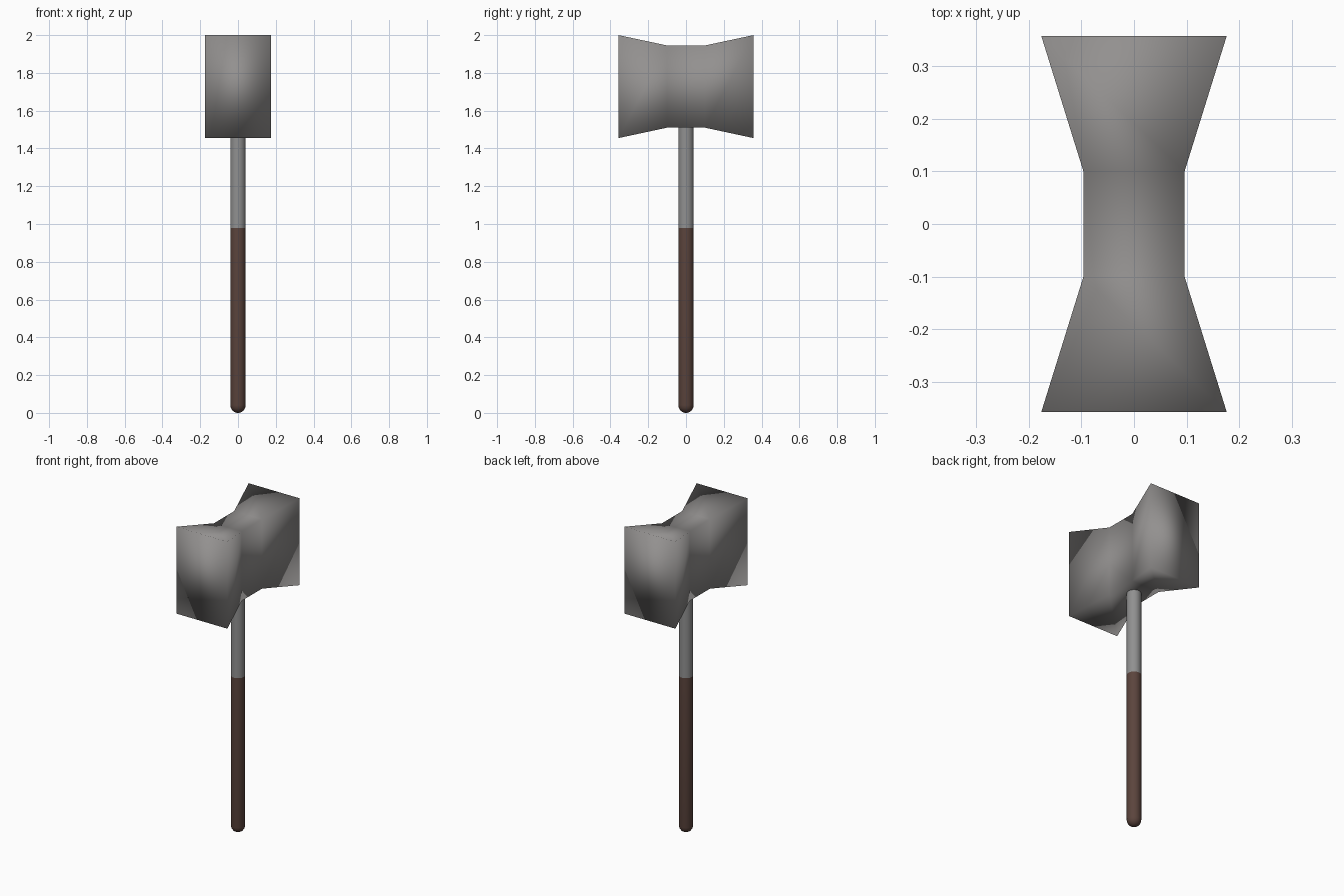
import bpy, bmesh, math

if "Cube" in bpy.data.objects:
    bpy.data.objects.remove(bpy.data.objects["Cube"])


def material(name, rgb):
    m = bpy.data.materials.new(name)
    m.diffuse_color = (*rgb, 1)
    m.use_nodes = True
    m.node_tree.nodes["Principled BSDF"].inputs["Base Color"].default_value = m.diffuse_color
    return m


def finish(bm, name, mat):
    bmesh.ops.recalc_face_normals(bm, faces=bm.faces)
    for f in bm.faces:
        f.smooth = True
    me = bpy.data.meshes.new(name)
    bm.to_mesh(me)
    bm.free()
    me.materials.append(mat)
    ob = bpy.data.objects.new(name, me)
    bpy.context.collection.objects.link(ob)
    return ob


def loft(name, rings, mat):
    """Skin a list of equal-sized closed rings and cap both ends."""
    bm = bmesh.new()
    vs = [[bm.verts.new(p) for p in r] for r in rings]
    n = len(vs[0])
    for a, b in zip(vs, vs[1:]):
        for i in range(n):
            bm.faces.new((a[i], a[(i + 1) % n], b[(i + 1) % n], b[i]))
    bm.faces.new(vs[0])
    bm.faces.new(vs[-1])
    return finish(bm, name, mat)


def circle(r, z, n=24):
    return [(r * math.cos(2 * math.pi * i / n), r * math.sin(2 * math.pi * i / n), z)
            for i in range(n)]


def section(y, hx, hz, zc=1.7275):
    return [(-hx, y, zc - hz), (hx, y, zc - hz), (hx, y, zc + hz), (-hx, y, zc + hz)]


head_grey = material("head steel", (0.29, 0.28, 0.275))
shaft_grey = material("shaft steel", (0.28, 0.28, 0.28))
brown = material("brown grip", (0.105, 0.058, 0.046))

# Hammer head: narrow waist flaring to two striking faces, softly shaded
loft("hammer_head", [section(-0.357, 0.176, 0.2725), section(-0.1, 0.096, 0.2175),
                     section(0.1, 0.096, 0.2175), section(0.357, 0.176, 0.2725)], head_grey)

# Metal shaft running up into the head
R = 0.041
shaft = loft("shaft", [circle(R, 0.98), circle(R, 1.55)], shaft_grey)

# Grip with a rounded pommel end
dome = [circle(R * math.sin(math.radians(a)), R - R * math.cos(math.radians(a)))
        for a in (8, 22.5, 45, 67.5, 90)]
grip = loft("grip", dome + [circle(R, 0.98)], brown)

# Keep the flat shaft and grip ends crisp
for ob in (shaft, grip):
    bpy.ops.object.select_all(action='DESELECT')
    ob.select_set(True)
    bpy.context.view_layer.objects.active = ob
    bpy.ops.object.shade_smooth_by_angle(angle=math.radians(40))
